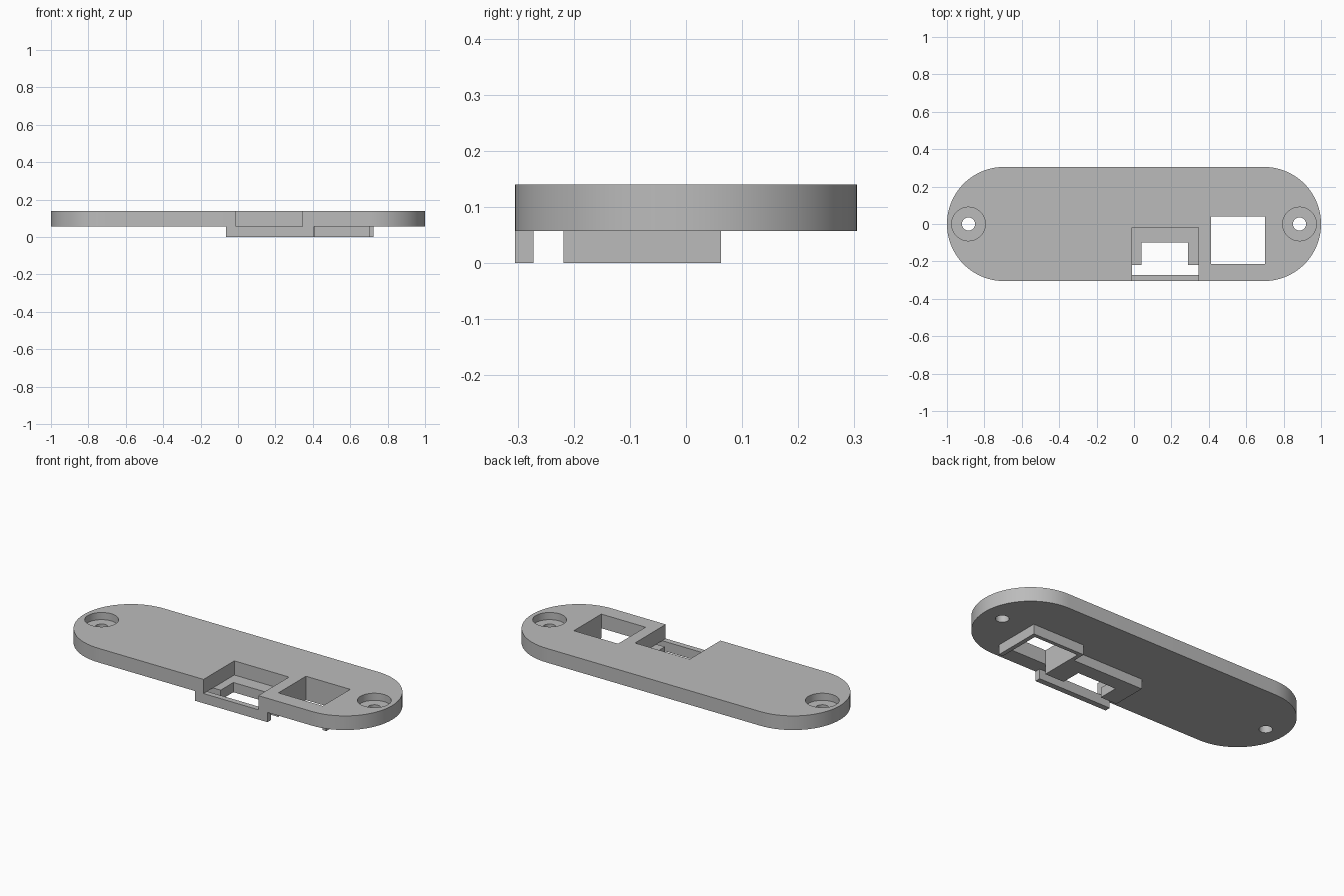
import bpy, bmesh
from math import sin, cos, pi, radians

cube = bpy.data.objects.get("Cube")
if cube:
    bpy.data.objects.remove(cube, do_unlink=True)

grey = bpy.data.materials.new("plain grey")
grey.use_nodes = True
colour = (0.5, 0.5, 0.5, 1)
grey.diffuse_color = colour
grey.node_tree.nodes["Principled BSDF"].inputs["Base Color"].default_value = colour

TOP, BASE, FLOOR = 0.14, 0.057, 0.098
END_X, RADIUS = 0.695, 0.305


def prism(name, outline, z0, z1):
    """Extrude a counter-clockwise outline from z0 to z1."""
    bm = bmesh.new()
    face = bm.faces.new([bm.verts.new((x, y, z0)) for x, y in outline])
    new = bmesh.ops.extrude_face_region(bm, geom=[face])["geom"]
    verts = [v for v in new if isinstance(v, bmesh.types.BMVert)]
    bmesh.ops.translate(bm, verts=verts, vec=(0, 0, z1 - z0))
    bmesh.ops.recalc_face_normals(bm, faces=bm.faces)
    mesh = bpy.data.meshes.new(name)
    bm.to_mesh(mesh)
    bm.free()
    mesh.materials.append(grey)
    obj = bpy.data.objects.new(name, mesh)
    bpy.context.collection.objects.link(obj)
    return obj


def arc(cx, r, start, end, steps):
    angles = [start + (end - start) * i / steps for i in range(steps + 1)]
    return [(cx + r * cos(a), r * sin(a)) for a in angles]


def circle(cx, r):
    return arc(cx, r, 0, 2 * pi, 48)[:-1]


def rect(x0, x1, y0, y1):
    return [(x0, y0), (x1, y0), (x1, y1), (x0, y1)]


def cut(target, cutter):
    mod = target.modifiers.new("cut", 'BOOLEAN')
    mod.operation = 'DIFFERENCE'
    mod.solver = 'EXACT'
    mod.object = cutter
    bpy.ops.object.select_all(action='DESELECT')
    target.select_set(True)
    bpy.context.view_layer.objects.active = target
    bpy.ops.object.modifier_apply(modifier=mod.name)
    bpy.data.objects.remove(cutter, do_unlink=True)


# Rounded plate with a notch open to the front edge
notch = [(-0.01, -RADIUS), (-0.01, -0.02), (0.345, -0.02), (0.345, -RADIUS)]
outline = (arc(END_X, RADIUS, -pi / 2, pi / 2, 40)
           + arc(-END_X, RADIUS, pi / 2, 3 * pi / 2, 40) + notch)
plate = prism("plate", outline, BASE, TOP)

# Square window and countersunk screw holes
cut(plate, prism("window_cutter", rect(0.413, 0.70, -0.215, 0.04), 0, 0.2))
for x in (-0.885, 0.885):
    cut(plate, prism("head_cutter", circle(x, 0.09), FLOOR, 0.2))
    cut(plate, prism("screw_cutter", circle(x, 0.035), 0, 0.2))

# Smooth the round walls, keep the edges sharp
bpy.ops.object.select_all(action='DESELECT')
plate.select_set(True)
bpy.context.view_layer.objects.active = plate
bpy.ops.object.shade_smooth_by_angle(angle=radians(30))


def u_frame(name, outer, inner):
    """Frame open to the front, hung under the plate."""
    (x0, x1, y1), (a0, a1, b1), y0 = outer, inner, -0.218
    return prism(name, [(x0, y0), (a0, y0), (a0, b1), (a1, b1), (a1, y0),
                        (x1, y0), (x1, y1), (x0, y1)], 0, BASE)


# Frames below the notch and the window
u_frame("notch_ledge", (-0.065, 0.39, -0.015), (0.04, 0.29, -0.10))
u_frame("window_frame", (0.39, 0.725, 0.062), (0.413, 0.70, 0.04))

# Bar bridging the notch along the front edge
prism("front_bar", rect(-0.065, 0.405, -RADIUS, -0.272), 0, BASE)
